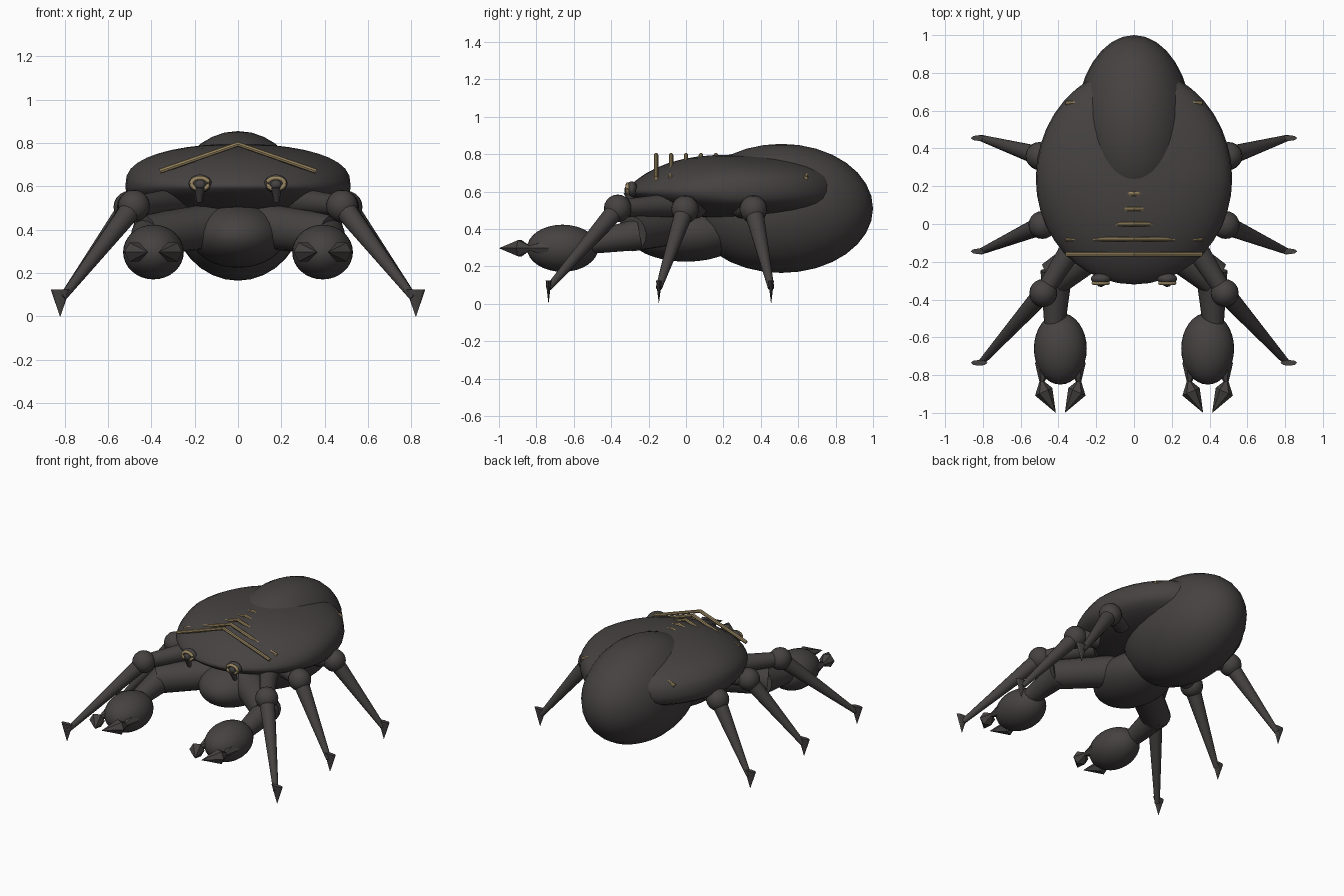
import bpy, bmesh, math
from mathutils import Vector

cube = bpy.data.objects.get("Cube")
if cube:
    bpy.data.objects.remove(cube, do_unlink=True)


def material(name, color):
    m = bpy.data.materials.new(name)
    m.use_nodes = True
    m.diffuse_color = (*color, 1)
    bsdf = next(n for n in m.node_tree.nodes if n.type == 'BSDF_PRINCIPLED')
    bsdf.inputs["Base Color"].default_value = (*color, 1)
    return m


SHELL = material("dark_shell", (0.06, 0.054, 0.053))
GOLD = material("dull_gold", (0.32, 0.24, 0.12))


def finish(name, bm, mat, smooth=True):
    bmesh.ops.recalc_face_normals(bm, faces=bm.faces)
    for f in bm.faces:
        f.smooth = smooth
    mesh = bpy.data.meshes.new(name)
    bm.to_mesh(mesh)
    bm.free()
    mesh.materials.append(mat)
    ob = bpy.data.objects.new(name, mesh)
    bpy.context.collection.objects.link(ob)
    return ob


def ellipsoid(name, center, radii, segments=32, shape=None):
    bm = bmesh.new()
    bmesh.ops.create_uvsphere(bm, u_segments=segments, v_segments=segments // 2, radius=1)
    for v in bm.verts:
        if shape:
            v.co = shape(v.co)
        v.co = Vector(center) + v.co * Vector(radii)
    return finish(name, bm, SHELL)


def tube(name, points, radii, sides=16, mat=SHELL, smooth=True):
    """Rings swept along a path, closed at both ends; a zero radius makes a point."""
    bm = bmesh.new()
    pts = [Vector(p) for p in points]
    rings = []
    for i, (p, r) in enumerate(zip(pts, radii)):
        axis = (pts[min(i + 1, len(pts) - 1)] - pts[max(i - 1, 0)]).normalized()
        side = axis.cross(Vector((0, 0, 1))).normalized()
        up = side.cross(axis)
        angles = [math.tau * k / sides for k in range(sides)]
        r = max(r, 0.001)
        rings.append([bm.verts.new(p + r * (side * math.cos(a) + up * math.sin(a)))
                      for a in angles])
    for a, b in zip(rings, rings[1:]):
        for k in range(sides):
            n = (k + 1) % sides
            bm.faces.new((a[k], a[n], b[n], b[k]))
    bm.faces.new(rings[0])
    bm.faces.new(rings[-1])
    ob = finish(name, bm, mat, smooth)
    if smooth:
        ob.data.set_sharp_from_angle(angle=math.radians(50))
    return ob


# Body: domed carapace sloping down to the front, large abdomen, round underside
def dome(co):
    power = 0.75 + 0.7 * max(0, -co.y)
    z = math.copysign(abs(co.z) ** power, co.z)
    return Vector((co.x, co.y * (1.05 if co.y > 0 else 1), z if z > 0 else z * 0.75))


ellipsoid("carapace", (0, 0.24, 0.6), (0.52, 0.56, 0.197), segments=40, shape=dome)
ellipsoid("abdomen", (0, 0.51, 0.51), (0.31, 0.49, 0.345))
ellipsoid("thorax", (0, 0, 0.375), (0.22, 0.31, 0.15))

# Gold chevrons across the back
for i, y in enumerate((-0.16, -0.08, 0, 0.08, 0.16, 0.64)):
    tube(f"chevron_{i + 1}", [(-0.36, y, 0.67), (0, y, 0.795), (0.36, y, 0.67)],
         [0.012] * 3, sides=8, mat=GOLD, smooth=False)

for s, label in ((1, "left"), (-1, "right")):
    def at(x, y, z):
        return (s * x, y, z)

    # Eye: socket, gold ring and drooping pupil
    ellipsoid(f"{label}_eye_socket", at(0.175, -0.29, 0.613), (0.054, 0.03, 0.042), segments=16)
    ring = [at(0.175 + 0.04 * math.cos(a), -0.313, 0.613 + 0.026 * math.sin(a))
            for a in (math.tau * k / 20 for k in range(21))]
    tube(f"{label}_eye_ring", ring, [0.01] * 21, sides=8, mat=GOLD)
    ellipsoid(f"{label}_pupil", at(0.175, -0.315, 0.608), (0.025, 0.015, 0.022), segments=16)
    tube(f"{label}_eye_drop", [at(0.175, -0.31, 0.6), at(0.178, -0.285, 0.53)],
         [0.026, 0.014], sides=8)

    # Claw arm
    tube(f"{label}_upper_arm", [at(0.1, -0.05, 0.42), at(0.43, -0.29, 0.375)], [0.105, 0.095])
    tube(f"{label}_forearm", [at(0.41, -0.25, 0.372), at(0.42, -0.54, 0.32)], [0.085, 0.055])
    ellipsoid(f"{label}_claw", at(0.39, -0.66, 0.297), (0.14, 0.19, 0.126))
    for d, side in ((1, "outer"), (-1, "inner")):
        path = [at(0.39 + d * x, y, 0.297)
                for x, y in ((0.085, -0.74), (0.097, -0.835), (0.088, -0.888), (0.025, -0.998))]
        tube(f"{label}_{side}_pincer", path, [0.05, 0.014, 0.05, 0], sides=6, smooth=False)

    # Three walking legs
    for name, root, hip, foot in (("front", (0.28, -0.05, 0.53), (0.48, -0.365, 0.51), -0.735),
                                  ("middle", (0.35, 0.05, 0.52), (0.485, -0.005, 0.505), -0.145),
                                  ("rear", (0.35, 0.3, 0.52), (0.5, 0.36, 0.505), 0.455)):
        tube(f"{label}_{name}_coxa", [at(*root), at(*hip)], [0.065, 0.045])
        ellipsoid(f"{label}_{name}_hip", at(*hip), (0.074, 0.074, 0.074), segments=20)
        tube(f"{label}_{name}_leg", [at(*hip), at(0.81, foot, 0.085)], [0.052, 0.017])
        # Flattened pointed foot
        bm = bmesh.new()
        bmesh.ops.create_cone(bm, cap_ends=True, segments=8, radius1=0.001,
                              radius2=0.044, depth=0.125)
        for v in bm.verts:
            v.co = Vector(at(0.82, foot, 0.0625)) + v.co * Vector((1, 0.35, 1))
        finish(f"{label}_{name}_foot", bm, SHELL, smooth=False)
